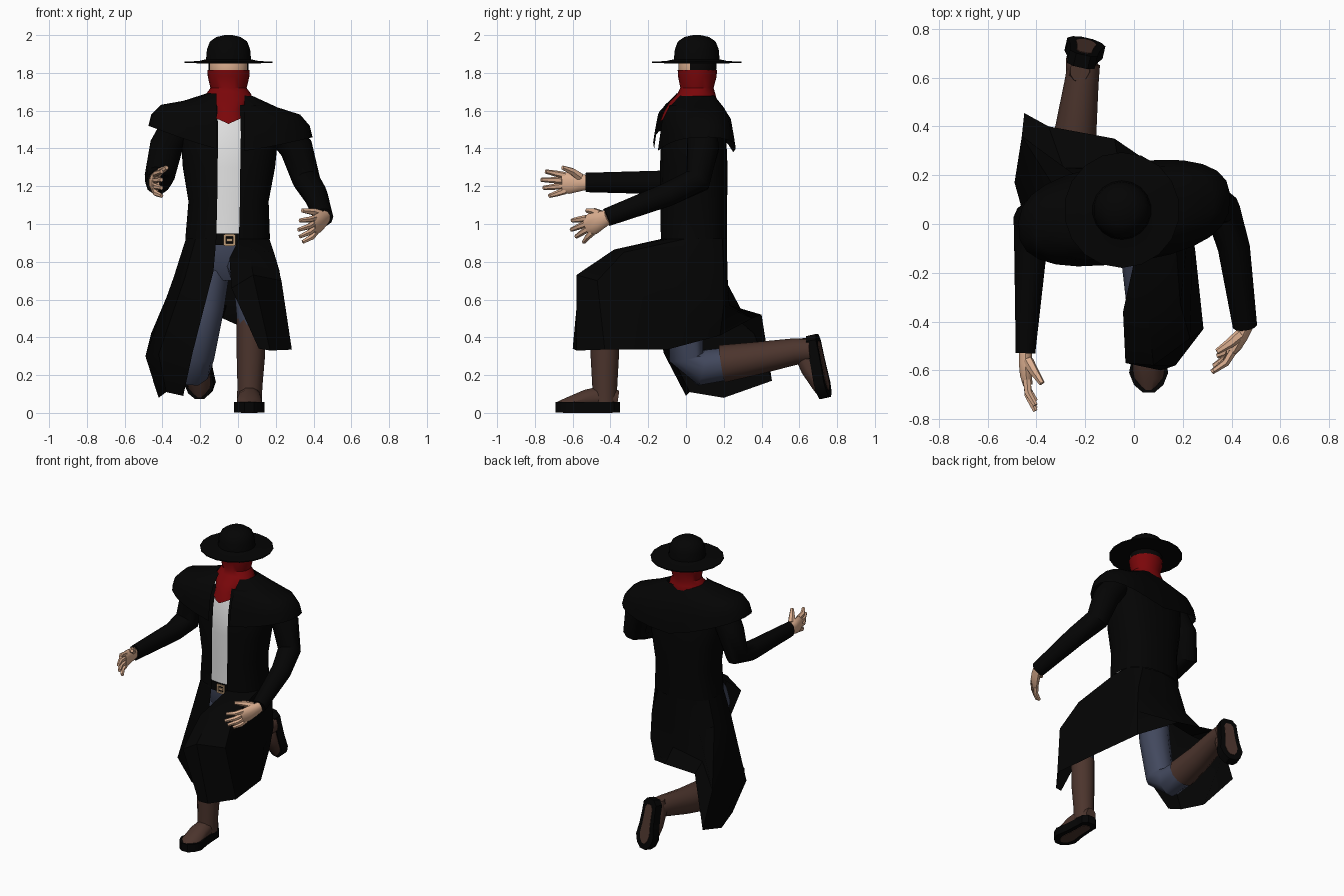
import bpy, bmesh, math
from mathutils import Vector, Matrix

def material(name, rgb):
    m = bpy.data.materials.new(name)
    m.diffuse_color = (*rgb, 1)
    return m

BLACK = material("black cloth", (0.0012, 0.0012, 0.0012))
RED = material("red scarf", (0.195, 0.002, 0.003))
WHITE = material("white shirt", (0.78, 0.78, 0.78))
DENIM = material("blue denim", (0.055, 0.066, 0.112))
BROWN = material("brown leather", (0.072, 0.035, 0.026))
SKIN = material("skin", (0.72, 0.43, 0.28))
GOLD = material("buckle metal", (0.5, 0.32, 0.18))
HAIR = material("black hair", (0.002, 0.0015, 0.0015))

def build(name, parts, mats, closed=True, cap=True, angle=40, rule=None):
    """Make one object from several lofts; each part is a list of point rows."""
    bm = bmesh.new()
    for rows in parts:
        vs = [[bm.verts.new(p) for p in r] for r in rows]
        n = len(vs[0])
        for a, b in zip(vs, vs[1:]):
            for i in range(n if closed else n - 1):
                j = (i + 1) % n
                bm.faces.new((a[i], a[j], b[j], b[i]))
        if closed and cap:
            bm.faces.new(vs[0])
            bm.faces.new(vs[-1])
    bmesh.ops.recalc_face_normals(bm, faces=bm.faces)
    if rule:
        for f in bm.faces:
            f.material_index = rule(f.calc_center_median())
    me = bpy.data.meshes.new(name)
    bm.to_mesh(me)
    bm.free()
    for m in mats:
        me.materials.append(m)
    ob = bpy.data.objects.new(name, me)
    bpy.context.collection.objects.link(ob)
    bpy.ops.object.select_all(action='DESELECT')
    ob.select_set(True)
    bpy.context.view_layer.objects.active = ob
    bpy.ops.object.shade_smooth_by_angle(angle=math.radians(angle))
    return ob

def tube(pts, radii, n=10, ref=(1, 0, 0)):
    """Elliptical sections along a path; the first radius lies along ref."""
    pts = [Vector(p) for p in pts]
    rows = []
    for i, p in enumerate(pts):
        t = (pts[min(i + 1, len(pts) - 1)] - pts[max(i - 1, 0)]).normalized()
        s = (Vector(ref) - t * t.dot(Vector(ref))).normalized()
        u = s.cross(t)
        a, b = radii[i] if isinstance(radii[i], tuple) else (radii[i], radii[i])
        rows.append([p + s * a * math.cos(k * math.tau / n) + u * b * math.sin(k * math.tau / n)
                     for k in range(n)])
    return rows

def ring(cx, cy, z, rx, ry, gap=0.0, n=24, dip=0.0, e=0.8, shear=0.0, tilt=0.0):
    """Boxy ellipse starting at the front; a gap leaves it open there."""
    g = math.asin((gap / rx) ** (1 / e)) if gap else 0
    out = []
    for i in range(n + 1 if gap else n):
        t = g + (math.tau - 2 * g) * i / n
        s, c = math.sin(t), math.cos(t)
        dx = rx * math.copysign(abs(s) ** e, s)
        dy = -ry * math.copysign(abs(c) ** e, c)
        out.append(Vector((cx + dx, cy + dy + shear * dx, z - dip * (1 - abs(s)) - tilt * dx)))
    return out

# shirt, belt, buckle
build("shirt", [[ring(-0.055, 0.04, z, rx, ry) for z, rx, ry in
      ((0.93, 0.18, 0.155), (1.1, 0.18, 0.155), (1.3, 0.2, 0.16), (1.47, 0.2, 0.157), (1.6, 0.13, 0.12))]], [WHITE])
build("belt", [[ring(-0.055, 0.04, z, 0.19, 0.163) for z in (0.89, 0.95)]], [BLACK])
for k, (x, z, w, h) in enumerate(((-0.07, 0.915, 0.012, 0.06), (-0.02, 0.915, 0.012, 0.06),
                                  (-0.045, 0.94, 0.05, 0.012), (-0.045, 0.89, 0.05, 0.012), (-0.045, 0.915, 0.03, 0.016))):
    build(f"buckle_bar_{k}", [[[(x + a * w / 2, y, z + b * h / 2) for a, b in ((-1, -1), (1, -1), (1, 1), (-1, 1))]
                              for y in (-0.132, -0.124)]], [GOLD])

# long coat: body, then shoulder cape
build("coat_body", [[ring(cx, 0.04, z, rx, ry, 0.06) for cx, z, rx, ry in
      ((-0.05, 1.63, 0.2, 0.13), (-0.045, 1.48, 0.26, 0.172), (-0.048, 1.3, 0.245, 0.18),
       (-0.05, 1.12, 0.213, 0.178), (-0.055, 0.92, 0.225, 0.176))]], [BLACK], closed=False)
build("coat_cape", [[ring(-0.04, 0.045, z, rx, ry, 0.075, 24, d, shear=0.13, tilt=0.07) for z, rx, ry, d in
      ((1.685, 0.12, 0.1, 0), (1.635, 0.25, 0.15, 0.02), (1.605, 0.37, 0.182, 0.06), (1.55, 0.42, 0.195, 0.1),
       (1.49, 0.435, 0.205, 0.11))]], [BLACK], closed=False)

# coat skirt: from the left front edge round the back to the right front edge
skirt = [ring(-0.055, 0.04, 0.92, 0.225, 0.176, 0.06, 10),
    [(-0.045, -0.36, 0.82), (0.06, -0.38, 0.865), (0.19, -0.33, 0.85), (0.22, -0.05, 0.75), (0.13, 0.2, 0.75),
     (-0.05, 0.22, 0.72), (-0.24, 0.2, 0.72), (-0.32, 0.14, 0.75), (-0.34, 0.04, 0.72), (-0.28, -0.11, 0.72),
     (-0.13, -0.14, 0.75)],
    [(-0.035, -0.57, 0.66), (0.08, -0.58, 0.73), (0.23, -0.47, 0.7), (0.24, -0.05, 0.55), (0.14, 0.2, 0.57),
     (-0.06, 0.23, 0.57), (-0.29, 0.23, 0.53), (-0.46, 0.36, 0.42), (-0.49, 0.17, 0.3), (-0.42, -0.08, 0.31),
     (-0.24, -0.12, 0.32)],
    [(0.11, -0.6, 0.34), (0.17, -0.58, 0.33), (0.285, -0.43, 0.335), (0.25, -0.1, 0.335), (0.12, 0.18, 0.41),
     (-0.08, 0.35, 0.5), (-0.35, 0.4, 0.52), (-0.45, 0.455, 0.17), (-0.42, 0.2, 0.08), (-0.38, 0.02, 0.11),
     (-0.29, 0.0, 0.09)]]
build("coat_skirt", [skirt], [BLACK], closed=False)

# sleeves
build("left_sleeve", [tube([(0.22, 0.08, 1.51), (0.31, 0.09, 1.4), (0.362, 0.06, 1.23), (0.41, -0.1, 1.155),
      (0.455, -0.42, 1.035)], [0.085, 0.088, 0.075, 0.066, 0.05])], [BLACK])
build("right_sleeve", [tube([(-0.31, 0.02, 1.53), (-0.38, 0.04, 1.41), (-0.415, 0.02, 1.25), (-0.425, -0.12, 1.22),
      (-0.445, -0.53, 1.22)], [0.09, 0.088, 0.08, 0.066, (0.04, 0.054)])], [BLACK])

# hands
def hand(name, wrist, fwd, inward):
    w, f = Vector(wrist), Vector(fwd).normalized()
    n = Vector(inward)
    n = (n - f * n.dot(f)).normalized()
    u = n.cross(f)
    u = u if u.z > 0 else -u
    at = lambda a, b, c: w + f * a + u * b + n * c
    parts = [tube([at(-0.02, 0, 0), at(0.03, 0, 0), at(0.08, 0, 0.004), at(0.12, 0, 0.012)],
                  [(0.038, 0.028), (0.048, 0.028), (0.058, 0.026), (0.052, 0.02)], 10, u)]
    for i, length in enumerate((0.1, 0.125, 0.115, 0.085)):
        b = 0.04 - 0.027 * i
        parts.append(tube([at(0.1, b, 0.008), at(0.1 + length * 0.5, b * 1.3, 0.014), at(0.1 + length, b * 1.6, 0.045)],
                          [0.018, 0.016, 0.011], 6, u))
    parts.append(tube([at(0.02, 0.03, 0.01), at(0.06, 0.06, 0.035), at(0.11, 0.082, 0.07)], [0.024, 0.02, 0.012], 6, n))
    build(name, parts, [SKIN])

hand("left_hand", (0.455, -0.43, 1.03), (-0.42, -0.85, -0.38), (-1, 0.2, 0))
hand("right_hand", (-0.445, -0.54, 1.22), (-0.02, -1, -0.03), (1, 0, 0))

# trousers
build("trousers", [
    [ring(-0.055, 0.04, z, rx, ry) for z, rx, ry in ((0.9, 0.18, 0.155), (0.8, 0.18, 0.15), (0.7, 0.11, 0.09))],
    tube([(0.03, 0.02, 0.8), (0.06, -0.25, 0.74), (0.07, -0.42, 0.68), (0.07, -0.45, 0.6), (0.07, -0.43, 0.47)],
         [0.1, 0.1, 0.09, 0.085, 0.074]),
    tube([(-0.13, 0.03, 0.84), (-0.175, 0.0, 0.55), (-0.22, 0.0, 0.3), (-0.24, 0.08, 0.24), (-0.25, 0.22, 0.26)],
         [0.1, 0.1, 0.095, 0.1, 0.09])], [DENIM])

# boots: shaft, upper, sole
SOLE = [(0.08, 0.03), (0.05, 0.058), (-0.02, 0.06), (-0.1, 0.066), (-0.18, 0.08), (-0.23, 0.06), (-0.26, 0.025)]

def outline(z, k=1.0):
    right = [(w * k, -0.09 + (y + 0.09) * (0.5 + k / 2), z) for y, w in SOLE]
    return right + [(-x, y, z) for x, y, z in reversed(right)]

def boot(side, shaft, radii, matrix):
    build(side + "_boot_shaft", [tube(shaft, radii, 12)], [BROWN])
    feet = [("upper", [tube([(0, 0.07, 0.07), (0, 0.0, 0.08), (0, -0.1, 0.075), (0, -0.2, 0.05), (0, -0.25, 0.045)],
                            [(0.04, 0.05), (0.06, 0.07), (0.066, 0.05), (0.064, 0.032), (0.025, 0.015)])], BROWN),
            ("sole", [[outline(0.003), outline(0.058)]], BLACK),
            ("sole_plate", [[outline(0.0, 0.55), outline(0.005, 0.55)]], BROWN)]
    for part, rows, mat in feet:
        build(f"{side}_boot_{part}", rows, [mat]).matrix_world = matrix

boot("left", [(0.07, -0.43, 0.5), (0.068, -0.43, 0.3), (0.063, -0.43, 0.14), (0.06, -0.43, 0.06)],
     [0.077, 0.075, 0.066, 0.066], Matrix.Translation((0.06, -0.43, 0)))
boot("right", [(-0.25, 0.19, 0.26), (-0.24, 0.38, 0.29), (-0.215, 0.58, 0.325), (-0.205, 0.66, 0.33)],
     [0.1, 0.086, 0.07, 0.066], Matrix.Translation((-0.203, 0.713, 0.34))
     @ Matrix.Rotation(math.radians(-13), 4, 'Z') @ Matrix.Rotation(math.radians(102), 4, 'X'))

# head: skin in front, hair behind
build("head", [[ring(-0.05, 0.06, z, r, r * 0.95, n=16, e=1) for z, r in
      ((1.66, 0.07), (1.76, 0.095), (1.82, 0.106), (1.88, 0.106), (1.93, 0.08))]], [SKIN, HAIR],
      rule=lambda c: 1 if c.y > 0.01 and c.z > 1.7 else 0)

# scarf over the face with a pointed bib
build("scarf", [[ring(-0.05, cy, z, rx, ry, n=20, dip=d, e=1) for cy, z, rx, ry, d in
      ((0.06, 1.815, 0.112, 0.104, 0), (0.06, 1.78, 0.11, 0.102, 0), (0.058, 1.72, 0.096, 0.088, 0),
       (0.055, 1.69, 0.118, 0.1, 0), (0.04, 1.66, 0.13, 0.125, 0.01), (0.02, 1.62, 0.095, 0.14, 0.03),
       (0.0, 1.575, 0.1, 0.142, 0.045))]], [RED], cap=False)

# hat: one turned profile
hat = [(0.106, 1.85), (0.237, 1.852), (0.237, 1.859), (0.16, 1.863), (0.121, 1.872), (0.116, 1.925), (0.1, 1.966),
       (0.065, 1.99), (0.02, 2.0)]
build("hat", [[ring(-0.05, 0.057, z, r, r, n=18, e=1) for r, z in hat]], [BLACK], angle=60)
